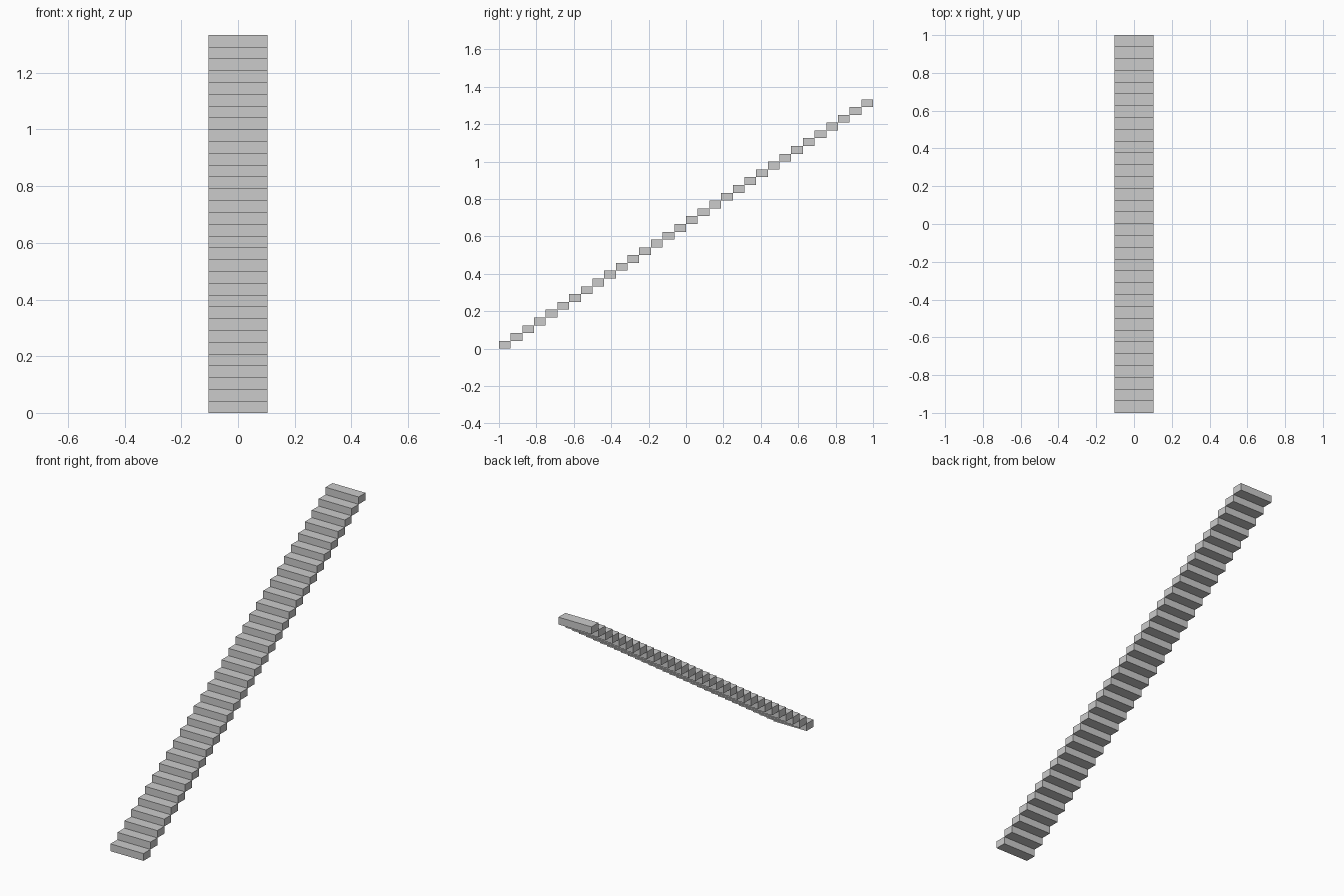
import bpy

if "Cube" in bpy.data.objects:
    bpy.data.objects.remove(bpy.data.objects["Cube"])

STEPS = 32
DEPTH = 2.0 / STEPS      # tread depth along y
RISE = DEPTH * 2 / 3     # riser height
WIDTH = RISE * 5         # stair width along x

# First solid step at the front, on the ground
bpy.ops.mesh.primitive_cube_add(size=1, location=(0, -1 + DEPTH / 2, RISE / 2))
steps = bpy.context.object
steps.name = "stair_steps"
steps.scale = (WIDTH, DEPTH, RISE)
bpy.ops.object.transform_apply(location=False, rotation=False, scale=True)

# Repeat it up and back, each step touching the next along one edge
array = steps.modifiers.new("flight", 'ARRAY')
array.count = STEPS
array.use_relative_offset = False
array.use_constant_offset = True
array.constant_offset_displace = (0, DEPTH, RISE)
